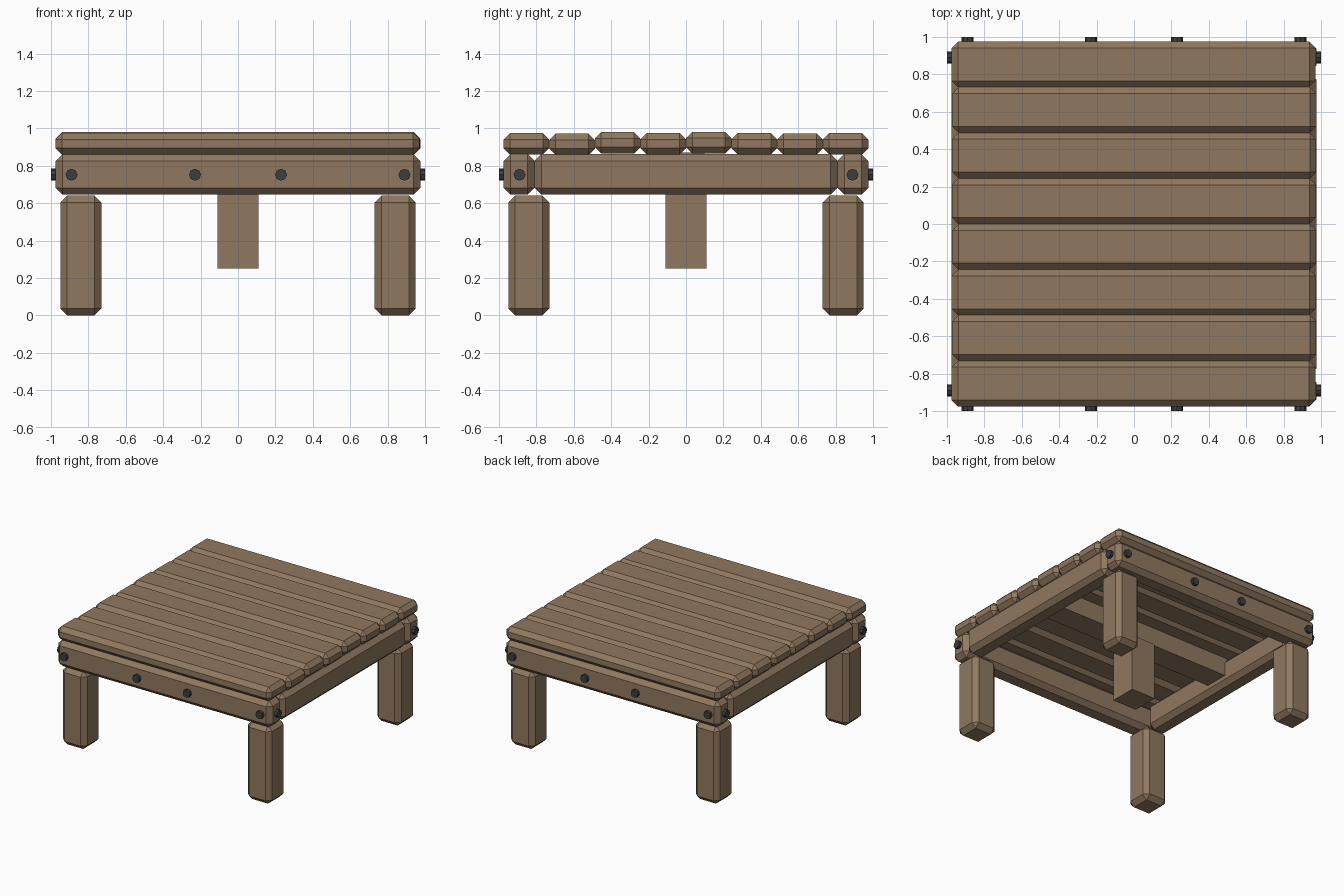
import bpy, bmesh, math
from mathutils import Matrix, Vector

cube = bpy.data.objects.get("Cube")
if cube:
    bpy.data.objects.remove(cube, do_unlink=True)


def make_material(name, rgb):
    mat = bpy.data.materials.new(name)
    mat.use_nodes = True
    mat.diffuse_color = (*rgb, 1)
    mat.node_tree.nodes["Principled BSDF"].inputs["Base Color"].default_value = (*rgb, 1)
    return mat


wood = make_material("brown wood", (0.28, 0.19, 0.115))
iron = make_material("dark iron", (0.045, 0.048, 0.055))


def finish(name, bm, mat):
    mesh = bpy.data.meshes.new(name)
    bm.to_mesh(mesh)
    bm.free()
    mesh.materials.append(mat)
    obj = bpy.data.objects.new(name, mesh)
    bpy.context.collection.objects.link(obj)
    return obj


def timber(name, low, high, chamfer=0.037):
    """Box between two corners with chamfered edges."""
    low, high = Vector(low), Vector(high)
    bm = bmesh.new()
    bmesh.ops.create_cube(bm, size=1)
    bmesh.ops.scale(bm, vec=high - low, verts=bm.verts)
    bmesh.ops.translate(bm, vec=(low + high) / 2, verts=bm.verts)
    if chamfer:
        bmesh.ops.bevel(bm, geom=bm.edges[:], offset=chamfer, segments=1,
                        affect='EDGES', profile=0.5)
    return finish(name, bm, wood)


def bolt(name, location, direction):
    """Short bolt head pointing outwards."""
    bm = bmesh.new()
    turn = Vector(direction).to_track_quat('Z', 'Y').to_matrix().to_4x4()
    bmesh.ops.create_cone(bm, cap_ends=True, segments=8, radius1=0.032,
                          radius2=0.032, depth=0.06,
                          matrix=Matrix.Translation(location) @ turn)
    return finish(name, bm, iron)


half = 0.975      # half width of the platform
inner = 0.81      # inner face of the frame
base, rim = 0.645, 0.863

# Deck planks, laid with slight unevenness
width = 2 * half / 8
lifts = (0, -0.003, 0.005, 0, 0.006, 0, -0.002, 0)
shifts = (-0.003, 0.001, -0.002, 0.001, -0.001, 0.001, 0.002, -0.002)
for i, (lift, shift) in enumerate(zip(lifts, shifts)):
    y = -half + i * width
    timber(f"deck_plank_{i + 1}", (-half + 0.002 + shift, y, 0.86 + lift),
           (half - 0.002 + shift, y + width, 0.975 + lift), 0.034)

# Frame beams
for side, name in ((-1, "front"), (1, "back")):
    y = sorted((side * inner, side * half))
    timber(f"{name}_beam", (-half, y[0], base), (half, y[1], rim))
for side, name in ((-1, "right"), (1, "left")):
    x = sorted((side * inner, side * half))
    timber(f"{name}_beam", (x[0], -inner, base), (x[1], inner, rim))

# Centre support
timber("cross_beam", (-inner - 0.02, -0.1, 0.715), (inner + 0.02, 0.1, 0.87), 0)
timber("centre_post", (-0.11, -0.11, 0.25), (0.11, 0.11, 0.72), 0)

# Legs
for sx in (-1, 1):
    for sy in (-1, 1):
        cx, cy, r = sx * 0.84, sy * 0.84, 0.11
        timber(f"leg_{'right' if sx < 0 else 'left'}_{'front' if sy < 0 else 'back'}",
               (cx - r, cy - r, 0), (cx + r, cy + r, 0.64))

# Bolts
for side in (-1, 1):
    for x in (-0.89, -0.23, 0.23, 0.89):
        bolt("beam_bolt", (x, side * 0.97, 0.752), (0, side, 0))
    for y in (-0.89, 0.89):
        bolt("corner_bolt", (side * 0.97, y, 0.752), (side, 0, 0))
